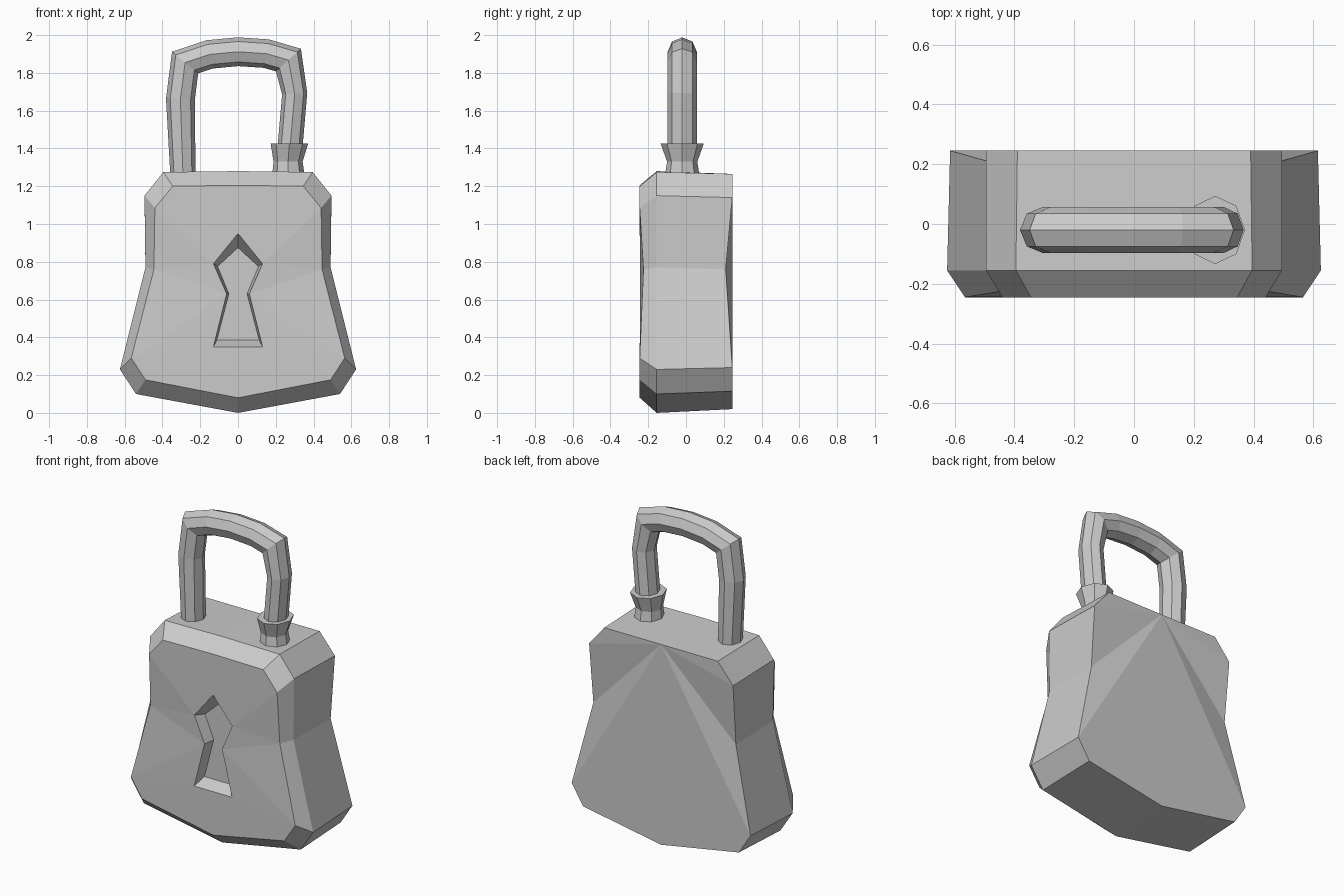
import bpy, bmesh, math
from mathutils import Vector

if "Cube" in bpy.data.objects:
    bpy.data.objects.remove(bpy.data.objects["Cube"])


def finish(name, bm):
    bmesh.ops.remove_doubles(bm, verts=bm.verts[:], dist=0.0005)
    bmesh.ops.recalc_face_normals(bm, faces=bm.faces[:])
    me = bpy.data.meshes.new(name)
    bm.to_mesh(me)
    bm.free()
    ob = bpy.data.objects.new(name, me)
    bpy.context.collection.objects.link(ob)
    return ob


def loft(bm, rings, closed=True):
    """Join successive vertex rings with quads."""
    n = len(rings[0])
    for a, b in zip(rings, rings[1:]):
        for i in range(n if closed else n - 1):
            j = (i + 1) % n
            bm.faces.new((a[i], a[j], b[j], b[i]))


# Body: half profiles from top centre round to bottom centre (x, y, z)
front = [(0, -.245, 1.205), (.345, -.245, 1.2), (.44, -.245, 1.085), (.445, -.225, .76),
         (.565, -.245, .29), (.49, -.245, .175), (0, -.245, .08)]
rim = [(0, -.155, 1.28), (.395, -.155, 1.275), (.495, -.155, 1.15), (.49, -.155, .77),
       (.625, -.155, .23), (.54, -.155, .10), (0, -.155, 0)]
back = [(0, .245, 1.265), (.39, .245, 1.265), (.495, .245, 1.14), (.49, .21, .76),
        (.615, .245, .24), (.535, .245, .115), (0, .245, .02)]
# Keyhole: mouth and recessed floor
mouth = [(0, -.245, .95), (.13, -.243, .79), (.06, -.243, .63), (.13, -.245, .35), (0, -.245, .35)]
floor = [(0, -.17, .875), (.108, -.17, .775), (.048, -.17, .63), (.112, -.17, .385), (0, -.17, .385)]

bm = bmesh.new()
for s in (1, -1):
    F, M, B, K, L = [[bm.verts.new((x * s, y, z)) for x, y, z in p]
                     for p in (front, rim, back, mouth, floor)]
    loft(bm, [F, M, B], closed=False)
    loft(bm, [K, L], closed=False)
    # floor of the keyhole
    bm.faces.new((L[0], L[1], L[2]))
    bm.faces.new((L[0], L[2], L[4]))
    bm.faces.new((L[2], L[3], L[4]))
    # back fans out from the top centre
    for i in range(1, 6):
        bm.faces.new((B[0], B[i], B[i + 1]))
    # front panel around the keyhole
    for f in ((F[0], F[1], K[0]), (F[1], F[2], K[0]), (F[2], K[1], K[0]),
              (F[2], F[3], K[1]), (F[3], K[2], K[1]), (F[3], F[4], K[2]),
              (F[4], K[3], K[2]), (F[4], F[5], K[3]), (F[5], F[6], K[4], K[3])):
        bm.faces.new(f)
finish("lock_body", bm)

# Shackle: octagon swept along a bent path with mitred corners
path = [Vector((x, -.02, z)) for x, z in
        ((-.29, 1.22), (-.305, 1.66), (-.28, 1.855), (-.15, 1.898), (0, 1.912),
         (.15, 1.902), (.267, 1.868), (.3, 1.69), (.268, 1.32), (.268, 1.22))]
bm = bmesh.new()
rings = []
for i, p in enumerate(path):
    d0 = (p - path[max(i - 1, 0)]).normalized()
    d1 = (path[min(i + 1, len(path) - 1)] - p).normalized()
    t = (d0 + d1).normalized()
    side = Vector((-t.z, 0, t.x))
    r = .076 if 0.1 < i < 7 else .066
    miter = r / max(t.dot(d0), t.dot(d1))
    rings.append([bm.verts.new(p + side * miter * math.cos(k * math.pi / 4)
                               + Vector((0, .077 * math.sin(k * math.pi / 4), 0)))
                  for k in range(8)])
loft(bm, rings)
bm.faces.new(rings[0])
bm.faces.new(rings[-1])
finish("shackle", bm)

# Collar: flared octagonal sleeve at the foot of the right leg
bm = bmesh.new()
rings = []
for cx, z, rx, ry in ((.267, 1.24, .088, .094), (.265, 1.33, .077, .08), (.272, 1.425, .099, .114)):
    rings.append([bm.verts.new((cx + rx * math.cos(k * math.pi / 4),
                                -.02 + ry * math.sin(k * math.pi / 4), z))
                  for k in range(8)])
loft(bm, rings)
bm.faces.new(rings[0])
bm.faces.new(rings[-1])
finish("shackle_collar", bm)
